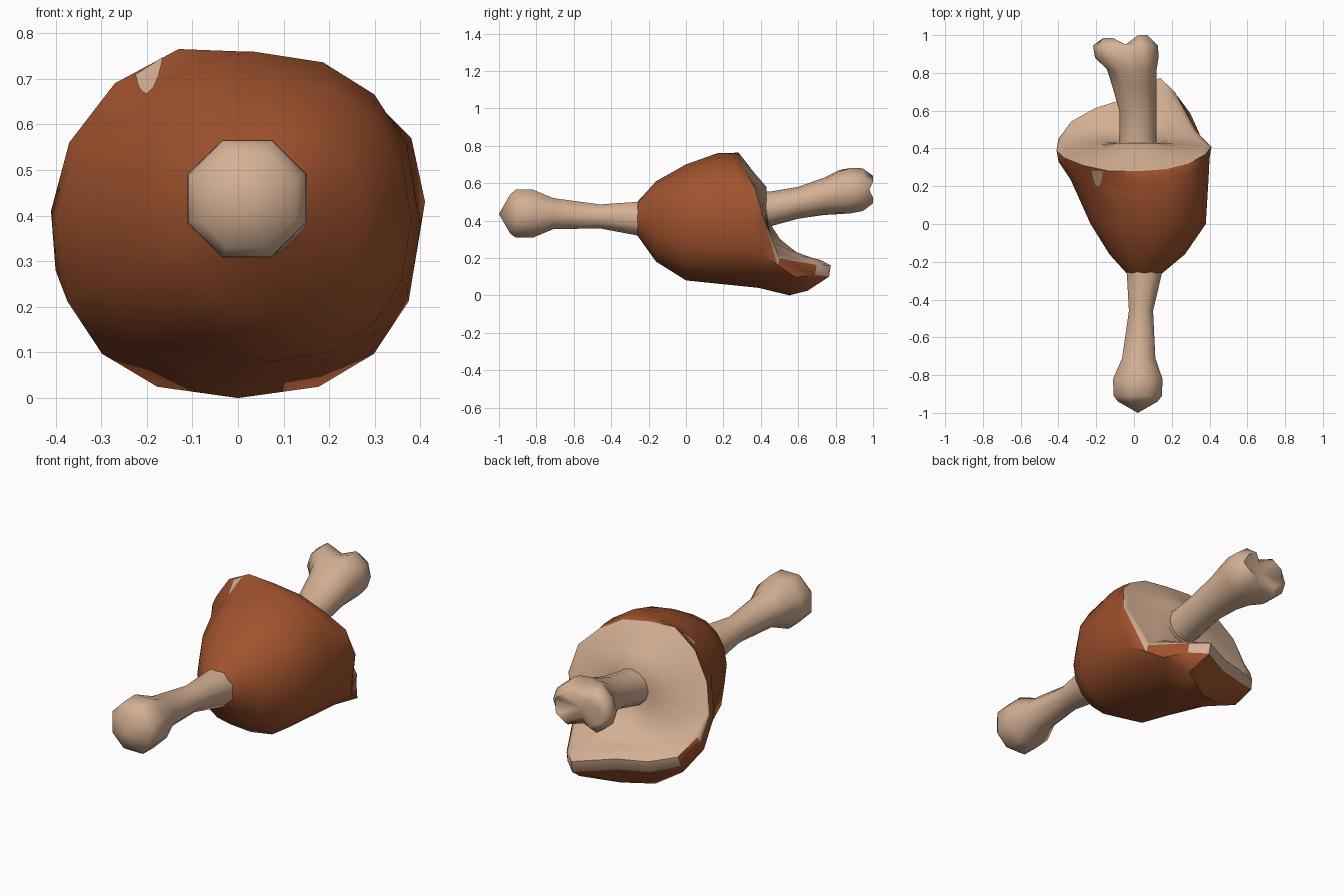
import bpy, bmesh, math
from mathutils import Vector
from mathutils.bvhtree import BVHTree

if "Cube" in bpy.data.objects:
    bpy.data.objects.remove(bpy.data.objects["Cube"])


def material(name, rgb):
    m = bpy.data.materials.new(name)
    m.diffuse_color = (*rgb, 1)
    m.use_nodes = True
    m.node_tree.nodes["Principled BSDF"].inputs["Base Color"].default_value = m.diffuse_color
    return m


CREAM = material("bone cream", (0.66, 0.435, 0.295))
BROWN = material("roast brown", (0.35, 0.085, 0.027))


def spow(v, e):
    return math.copysign(abs(v) ** e, v)


def oval(cx, cz, rx, rz, ys, n, offset=0.0, e=1.0):
    """Ring of points around the y axis; ys is one value or one per point."""
    pts = []
    for i in range(n):
        a = (i + offset) * math.tau / n
        y = ys[i] if isinstance(ys, list) else ys
        pts.append(Vector((cx + rx * spow(math.cos(a), e), y, cz + rz * spow(math.sin(a), e))))
    return pts


def loft(name, rings, mats, start=None, end=None, rule=None, angle=50):
    bm = bmesh.new()
    n = len(rings[0])
    vs = [[bm.verts.new(p) for p in r] for r in rings]
    for k in range(len(vs) - 1):
        for i in range(n):
            j = (i + 1) % n
            f = bm.faces.new((vs[k][i], vs[k][j], vs[k + 1][j], vs[k + 1][i]))
            f.material_index = rule(k, i) if rule else 0
    for tip, ring, k in ((start, vs[0], 0), (end, vs[-1], len(vs))):
        if tip:
            c = bm.verts.new(tip)
            for i in range(n):
                f = bm.faces.new((ring[i], ring[(i + 1) % n], c))
                f.material_index = rule(k, i) if rule else 0
    bmesh.ops.recalc_face_normals(bm, faces=bm.faces[:])
    me = bpy.data.meshes.new(name)
    bm.to_mesh(me)
    bm.free()
    ob = bpy.data.objects.new(name, me)
    bpy.context.collection.objects.link(ob)
    for m in mats:
        me.materials.append(m)
    bpy.ops.object.select_all(action="DESELECT")
    ob.select_set(True)
    bpy.context.view_layer.objects.active = ob
    bpy.ops.object.shade_smooth_by_angle(angle=math.radians(angle))
    return ob


# Front bone: octagonal shaft with a round end
c8 = 1 / math.cos(math.pi / 8)
front = [(-0.94, 0.02, 0.435, 0.105, 0.105), (-0.91, 0.02, 0.437, 0.128, 0.128),
         (-0.82, 0.02, 0.437, 0.131, 0.129), (-0.71, 0.025, 0.437, 0.088, 0.083),
         (-0.46, 0.037, 0.422, 0.064, 0.064), (-0.26, 0.055, 0.41, 0.093, 0.09),
         (-0.20, 0.055, 0.41, 0.093, 0.09)]
loft("front_bone", [oval(cx, cz, rx * c8, rz * c8, y, 8, 0.5) for y, cx, cz, rx, rz in front],
     [CREAM], start=(0.02, -1.0, 0.435), end=(0.055, -0.2, 0.41), angle=60)

# Back bone: rising shaft that widens into two knuckles with a groove between
# columns: y, centre x, centre z, radius x, radius z, groove depth
back = [(0.34, 0.025, 0.455, 0.10, 0.10, 0), (0.45, 0.02, 0.462, 0.098, 0.093, 0),
        (0.60, 0.02, 0.495, 0.098, 0.085, 0), (0.74, 0.0, 0.53, 0.118, 0.10, 0),
        (0.82, -0.012, 0.552, 0.132, 0.128, 0.08), (0.88, -0.038, 0.56, 0.168, 0.14, 0.25),
        (0.945, -0.045, 0.565, 0.172, 0.132, 0.4), (0.985, -0.045, 0.565, 0.135, 0.085, 0.4)]
M = 12
back_rings = []
for y, cx, cz, rx, rz, groove in back:
    ring = oval(cx, cz, rx, rz, y, M)
    for i, p in enumerate(ring):
        c = math.cos(i * math.tau / M)
        p.z = cz + (p.z - cz) * (1 - groove * max(0, 1 - 2 * abs(c)))
        if y > 0.98:
            p.y = 0.95 + 0.05 * min(1, 2 * abs(c)) - (0.015 if c < -0.1 else 0)
            p.y -= 0.02 if abs(c) > 0.95 else 0
    back_rings.append(ring)
loft("back_bone", back_rings, [CREAM], start=(0.02, 0.34, 0.455), end=(-0.045, 0.95, 0.565), angle=70)

# Meat: rounded body, slanted cut rim and a lip that sticks out below the back bone
rim = [Vector(p) for p in (
    (.41, .41, .43), (.38, .37, .57), (.29, .32, .66), (.17, .29, .73),
    (.02, .28, .755), (-.13, .28, .765), (-.27, .31, .69), (-.37, .35, .56),
    (-.41, .39, .41), (-.40, .45, .28), (-.34, .53, .17), (-.21, .60, .13),
    (-.05, .65, .12), (.14, .765, .10), (.22, .69, .11), (.33, .49, .16))]
N = len(rim)
hub = oval(0.02, 0.46, 0.12, 0.12, 0.43, N)


def toward_rim(t):
    return [p.y * t for p in rim]


rings = [oval(.055, .41, .095, .09, -.26, N),
         oval(.07, .395, .20, .215, -.16, N, e=.95),
         oval(.075, .39, .305, .31, 0.0, N, e=.9),
         oval(.03, .40, .365, .36, toward_rim(.6), N, e=.88),
         oval(0, .38, .40, .38, toward_rim(.85), N, e=.85),
         rim]
# flatten the upper left shoulder of the body
for ring in rings[3:5]:
    for i, s in ((5, .5), (6, 1), (7, .5)):
        ring[i] += s * Vector((.028, 0, -.024))
# cut face: slopes in to the bone, with a soft swelling above the lower lip
for t, swell in ((.03, .055), (.12, .06), (.3, .03), (.5, .0), (.72, .0), (1, 0)):
    ring = []
    for i, (p, h) in enumerate(zip(rim, hub)):
        low = max(0, -math.sin(i * math.tau / N)) ** .6
        ring.append(p.lerp(h, t) + Vector((0, .02 * low if t < .1 else 0, swell * low)))
    rings.append(ring)


def meat_colour(k, i):
    # skin is brown and wraps over the right edge of the lip; the cut is cream
    return 0 if k < 5 or (k == 5 and i in (9, 14)) else 1


meat = loft("meat", rings, [BROWN, CREAM], end=(.02, .43, .46), rule=meat_colour, angle=55)

# Small cream drip on the top of the skin
tree = BVHTree.FromObject(meat, bpy.context.evaluated_depsgraph_get())
drip = bmesh.new()
rows = []
for y, x0, x1 in ((.28, -.225, -.165), (.25, -.218, -.168), (.22, -.21, -.175), (.2, -.2, -.185)):
    row = []
    for x in (x0, x1):
        hit = tree.ray_cast(Vector((x, y, 2)), Vector((0, 0, -1)))[0]
        row.append(drip.verts.new(hit + Vector((0, 0, .005))))
    rows.append(row)
for a, b in zip(rows, rows[1:]):
    drip.faces.new((a[0], b[0], b[1], a[1]))
me = bpy.data.meshes.new("fat_drip")
drip.to_mesh(me)
drip.free()
me.materials.append(CREAM)
bpy.context.collection.objects.link(bpy.data.objects.new("fat_drip", me))
